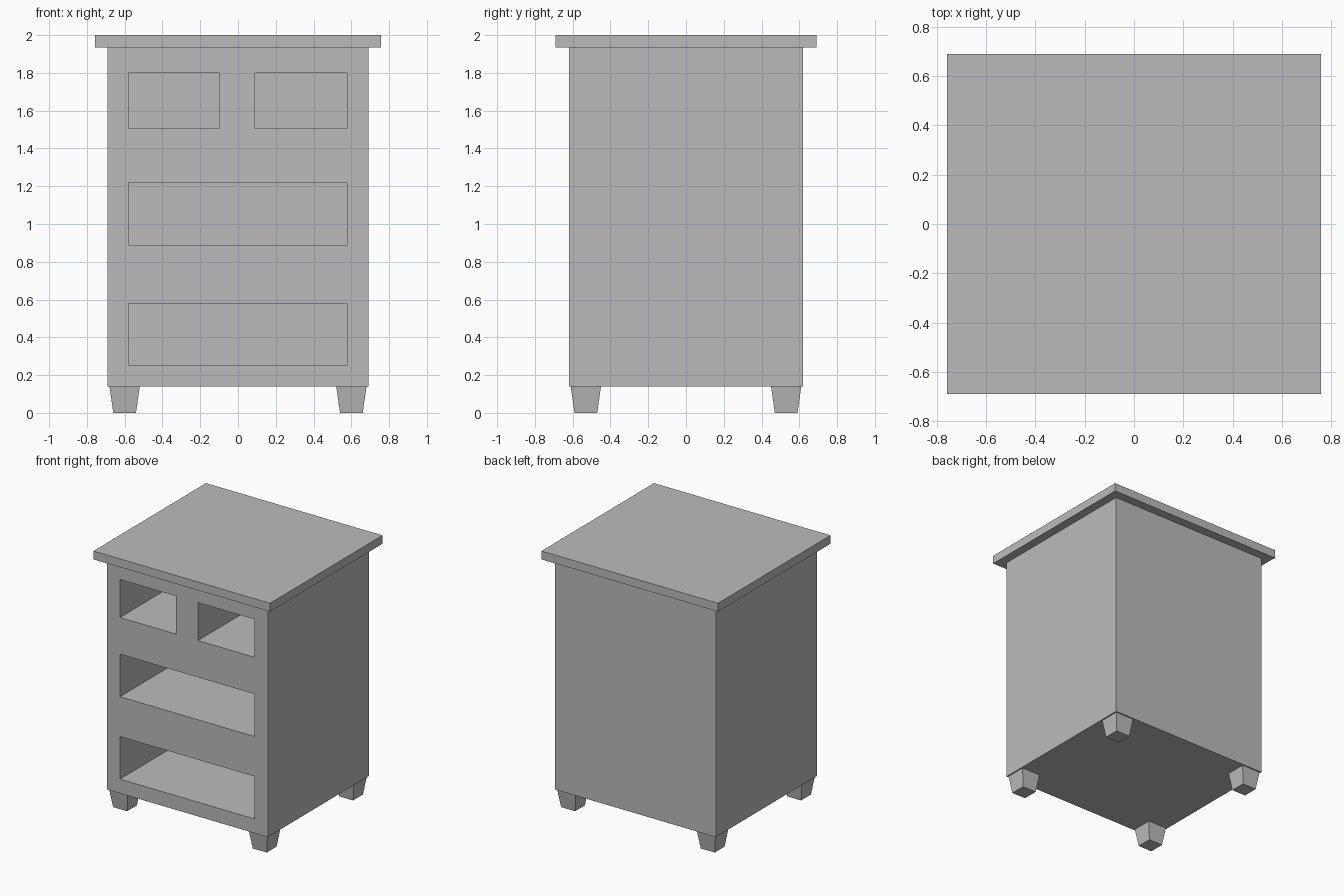
import bpy, bmesh

if "Cube" in bpy.data.objects:
    bpy.data.objects.remove(bpy.data.objects["Cube"])

grey = bpy.data.materials.new("grey")
grey.diffuse_color = (0.5, 0.5, 0.5, 1)
grey.use_nodes = True
grey.node_tree.nodes["Principled BSDF"].inputs["Base Color"].default_value = grey.diffuse_color


def box(name, x, y, z, taper=0.0):
    """Box from (min, max) ranges; taper pulls the bottom face inwards."""
    bm = bmesh.new()
    bmesh.ops.create_cube(bm, size=1)
    for v in bm.verts:
        low = v.co.z < 0
        for i, (a, b) in enumerate((x, y, z)):
            side = 1 if v.co[i] > 0 else -1
            v.co[i] = b if side > 0 else a
            if low and i < 2:
                v.co[i] -= side * taper
    mesh = bpy.data.meshes.new(name)
    bm.to_mesh(mesh)
    bm.free()
    mesh.materials.append(grey)
    ob = bpy.data.objects.new(name, mesh)
    bpy.context.collection.objects.link(ob)
    return ob


# Cabinet body and overhanging top
body = box("cabinet_body", (-0.69, 0.69), (-0.62, 0.62), (0.14, 1.935))
box("top_board", (-0.758, 0.758), (-0.69, 0.69), (1.935, 2.0))

# Drawer openings: two small ones above two wide ones
openings = [
    ((-0.58, -0.10), (1.505, 1.80)),
    ((0.09, 0.578), (1.505, 1.80)),
    ((-0.58, 0.578), (0.89, 1.22)),
    ((-0.58, 0.578), (0.25, 0.58)),
]
for x, z in openings:
    cutter = box("opening_cutter", x, (-0.8, 0.51), z)
    cutter.hide_render = True
    mod = body.modifiers.new("opening", 'BOOLEAN')
    mod.operation = 'DIFFERENCE'
    mod.solver = 'EXACT'
    mod.object = cutter
    bpy.context.view_layer.objects.active = body
    bpy.ops.object.modifier_apply(modifier=mod.name)
    bpy.data.objects.remove(cutter)

# Tapered feet
for sx in (-1, 1):
    for sy in (-1, 1):
        cx, cy = sx * 0.60, sy * 0.53
        box("foot", (cx - 0.08, cx + 0.08), (cy - 0.08, cy + 0.08),
            (0.0, 0.14), taper=0.02)
